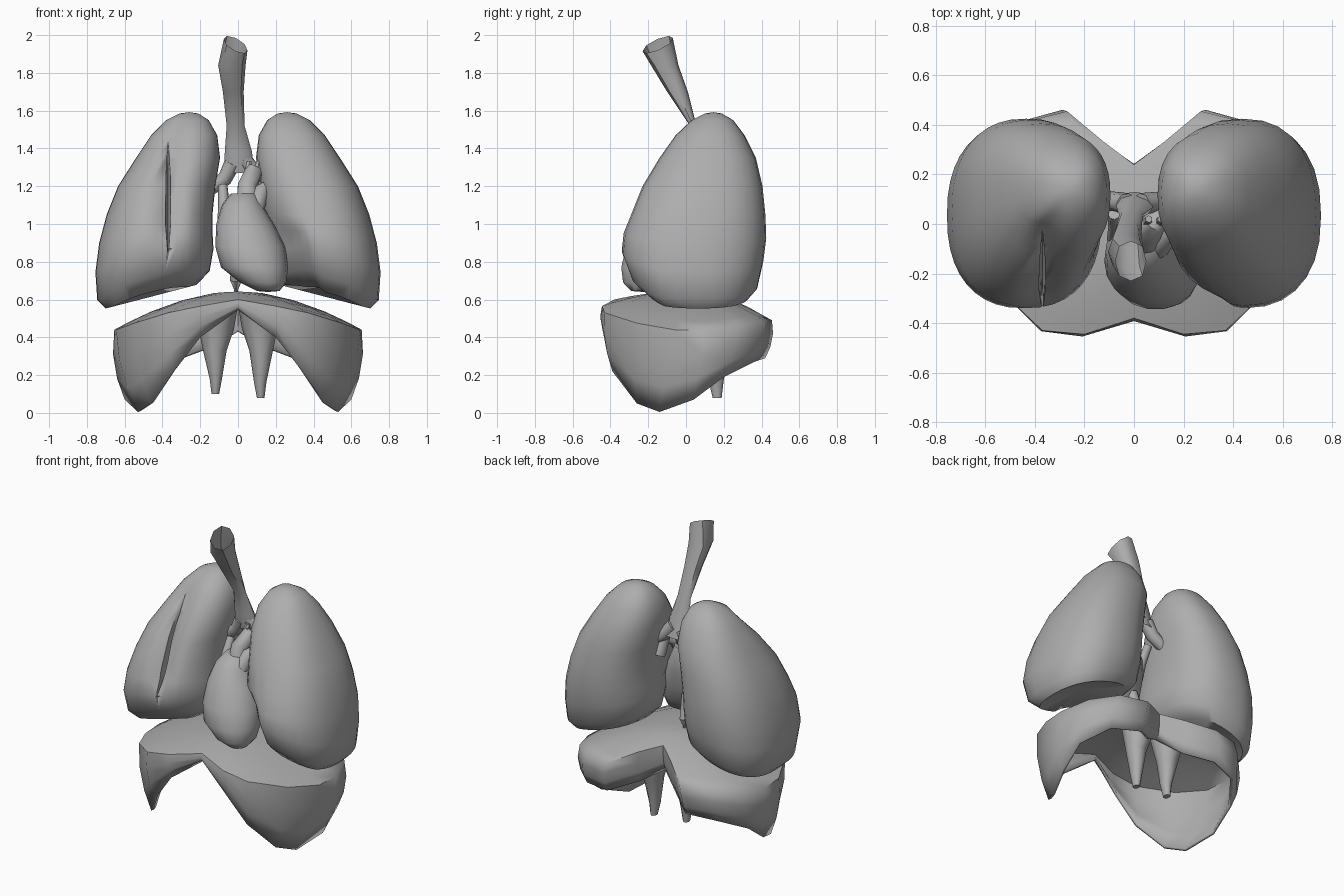
import bpy, bmesh, math
from mathutils import Vector

if "Cube" in bpy.data.objects:
    bpy.data.objects.remove(bpy.data.objects["Cube"])

grey = bpy.data.materials.new("soft grey")
grey.diffuse_color = (0.42, 0.42, 0.42, 1)
grey.use_nodes = True
grey.node_tree.nodes["Principled BSDF"].inputs["Base Color"].default_value = grey.diffuse_color


def finish(name, bm, angle=50):
    bmesh.ops.recalc_face_normals(bm, faces=bm.faces)
    mesh = bpy.data.meshes.new(name)
    bm.to_mesh(mesh)
    bm.free()
    ob = bpy.data.objects.new(name, mesh)
    bpy.context.collection.objects.link(ob)
    mesh.materials.append(grey)
    bpy.ops.object.select_all(action='DESELECT')
    bpy.context.view_layer.objects.active = ob
    ob.select_set(True)
    bpy.ops.object.shade_smooth_by_angle(angle=math.radians(angle))
    return ob


def bridge(bm, rings):
    for a, b in zip(rings, rings[1:]):
        n = len(a)
        for i in range(n):
            j = (i + 1) % n
            bm.faces.new((a[i], a[j], b[j], b[i]))


def fan(bm, ring, lift=0.0):
    c = sum((v.co for v in ring), Vector()) / len(ring)
    tip = bm.verts.new(c + Vector((0, 0, lift)))
    for i, v in enumerate(ring):
        bm.faces.new((v, ring[(i + 1) % len(ring)], tip))


def loft(name, rows, segs=24, power=0.85, shape=None, lifts=(0, 0), caps=True, angle=50):
    """Rows of (z, x_min, x_max, y_min, y_max) joined by rounded rings."""
    bm = bmesh.new()
    rings = []
    for z, x0, x1, y0, y1 in rows:
        ring = []
        for i in range(segs):
            a = math.tau * i / segs
            c, s = math.cos(a), math.sin(a)
            p = Vector(((x0 + x1) / 2 + (x1 - x0) / 2 * math.copysign(abs(c) ** power, c),
                        (y0 + y1) / 2 + (y1 - y0) / 2 * math.copysign(abs(s) ** power, s), z))
            ring.append(bm.verts.new(shape(p, c, s) if shape else p))
        rings.append(ring)
    bridge(bm, rings)
    if caps:
        fan(bm, rings[0], lifts[0])
        fan(bm, rings[-1], lifts[1])
    return finish(name, bm, angle)


def tube(name, points, segs=8):
    """Tube through (x, y, z, radius) points."""
    bm = bmesh.new()
    co = [Vector(p[:3]) for p in points]
    rings = []
    for k, p in enumerate(points):
        d = co[min(k + 1, len(co) - 1)] - co[max(k - 1, 0)]
        q = d.to_track_quat('Z', 'Y')
        rings.append([bm.verts.new(co[k] + q @ Vector((p[3] * math.cos(math.tau * i / segs),
                                                       p[3] * math.sin(math.tau * i / segs), 0)))
                      for i in range(segs)])
    bridge(bm, rings)
    fan(bm, rings[0])
    fan(bm, rings[-1])
    return finish(name, bm)


# Lungs
LUNG = [(.545, .22, .70, -.20, .33), (.60, .15, .745, -.29, .38), (.75, .13, .755, -.34, .41),
        (.90, .135, .735, -.33, .425), (1.05, .135, .695, -.29, .42), (1.20, .12, .635, -.23, .405),
        (1.35, .095, .54, -.14, .37), (1.47, .11, .46, -.055, .31), (1.55, .155, .38, .03, .25),
        (1.585, .21, .31, .10, .19)]


def lung_shape(side):
    def shape(p, c, s):
        low = max(0, min(1, (1.05 - p.z) / .4))
        dz = low * (.26 * (.73 - p.x) + .3 * max(0, -p.y - .12))
        if side > 0 and c < 0 and s < 0 and p.z < 1.1:      # hollow beside the heart
            p.x += .22 * c * s * min(1, low * 2)
        if side < 0 and s < 0 and .8 < p.z < 1.5:           # valley along the front
            p.y += .05 * math.exp(-((p.x - .36) / .06) ** 2)
        return Vector((p.x * side, p.y, p.z + dz))
    return shape


left_lung = loft("left_lung", LUNG, 28, shape=lung_shape(1), lifts=(.05, .007))
right_lung = loft("right_lung", LUNG, 40, shape=lung_shape(-1), lifts=(.05, .007))

# Narrow slit in the right lung
slit = loft("slit_cutter", [(.86, -.373, -.367, -.40, -.26), (1.0, -.384, -.356, -.40, -.17),
                            (1.25, -.384, -.356, -.36, -.08), (1.45, -.373, -.367, -.25, -.02)], 8)
slit.hide_render = True
slit.hide_viewport = True
cut = right_lung.modifiers.new("slit", 'BOOLEAN')
cut.operation = 'DIFFERENCE'
cut.solver = 'EXACT'
cut.object = slit

# Heart
loft("heart", [(.645, .10, .22, -.29, -.16), (.69, .01, .255, -.335, -.08), (.77, -.09, .265, -.345, -.02),
               (.88, -.12, .25, -.32, .02), (1.0, -.115, .19, -.26, .04), (1.10, -.085, .13, -.20, .05),
               (1.16, -.04, .10, -.14, .03)], 18, power=.95, lifts=(-.005, .005))

# Great vessels
tube("aorta", [(.05, -.08, 1.08, .06), (.05, -.05, 1.2, .055), (.08, 0, 1.27, .05),
               (.12, .06, 1.25, .045), (.13, .10, 1.12, .04)])
tube("pulmonary_vessel", [(.09, -.10, 1.08, .05), (.12, -.06, 1.17, .045), (.17, 0, 1.2, .04)])
tube("upper_vein", [(-.075, -.06, 1.0, .035), (-.075, -.02, 1.1, .03), (-.08, .04, 1.2, .025)])
tube("lower_vein", [(-.01, .03, .58, .03), (-.01, .03, .7, .032), (0, -.02, .85, .04)])
for i, x in enumerate((.05, .10)):
    tube(f"arch_branch_{i}", [(x, 0, 1.25, .025), (x + .01, .02, 1.33, .015)], 6)


# Windpipe with slanted open mouth
def mouth(p, c, s):
    if p.z > 1.9:
        p.z += -.03 * c + .035 * s
    return p


pipe = loft("windpipe", [(1.27, -.075, .08, .05, .13), (1.38, -.07, .075, .03, .10), (1.52, -.06, .035, .02, .055),
                         (1.70, -.08, .03, -.10, .01), (1.84, -.105, .04, -.185, -.04),
                         (1.95, -.075, .05, -.23, -.07)], 8, shape=mouth, caps=False)
tube("left_bronchus", [(.03, .08, 1.34, .045), (.09, .09, 1.27, .04), (.18, .1, 1.2, .035)])
tube("right_bronchus", [(-.03, .08, 1.32, .045), (-.07, .09, 1.24, .04), (-.17, .1, 1.17, .035)])

# Diaphragm: shoulder point and lower edge point, front to back
HALF = [((0, -.38, .60), (0, -.37, .545)), ((.20, -.445, .565), (.20, -.42, .40)),
        ((.37, -.43, .53), (.34, -.39, .22)), ((.55, -.26, .475), (.46, -.26, .05)),
        ((.645, -.06, .44), (.53, -.14, .005)), ((.655, .10, .44), (.60, .04, .07)),
        ((.59, .28, .465), (.60, .20, .19)), ((.45, .41, .49), (.48, .36, .27)),
        ((.27, .455, .49), (.29, .42, .29)), ((.12, .33, .56), (.13, .30, .35)),
        ((0, .24, .60), (0, .22, .43))]
loop = HALF + [tuple((-x, y, z) for x, y, z in pair) for pair in HALF[-2:0:-1]]
bm = bmesh.new()
centre = Vector((0, -.02, .645))
rings = []
for t in (.2, .45, .7, .88, 1):
    ring = []
    for top, _ in loop:
        p = centre.lerp(Vector(top), t)
        p.z = centre.z + (top[2] - centre.z) * t ** 1.8
        ring.append(bm.verts.new(p))
    rings.append(ring)
for t in (.35, .7, 1):
    ring = []
    for top, low in loop:
        p = Vector(top).lerp(Vector(low), t)
        bulge = 1 + .18 * t * (1 - t)
        ring.append(bm.verts.new((p.x * bulge, p.y * bulge, p.z)))
    rings.append(ring)
bridge(bm, rings)
fan(bm, rings[0], .002)
diaphragm = finish("diaphragm", bm, 60)
shell = diaphragm.modifiers.new("thickness", 'SOLIDIFY')
shell.thickness = .018
shell.offset = -1

# Hanging muscle legs under the diaphragm
for name, s, tip in (("right_muscle_leg", -1, .10), ("left_muscle_leg", 1, .08)):
    spans = [(tip, .10, .14, .14, .19), (tip + .08, .085, .15, .12, .20),
             (.33, .06, .185, .10, .23), (.45, .02, .21, .08, .27), (.57, .0, .22, .05, .28)]
    loft(name, [(z, min(a * s, b * s), max(a * s, b * s), c, d) for z, a, b, c, d in spans], 10, power=1)
